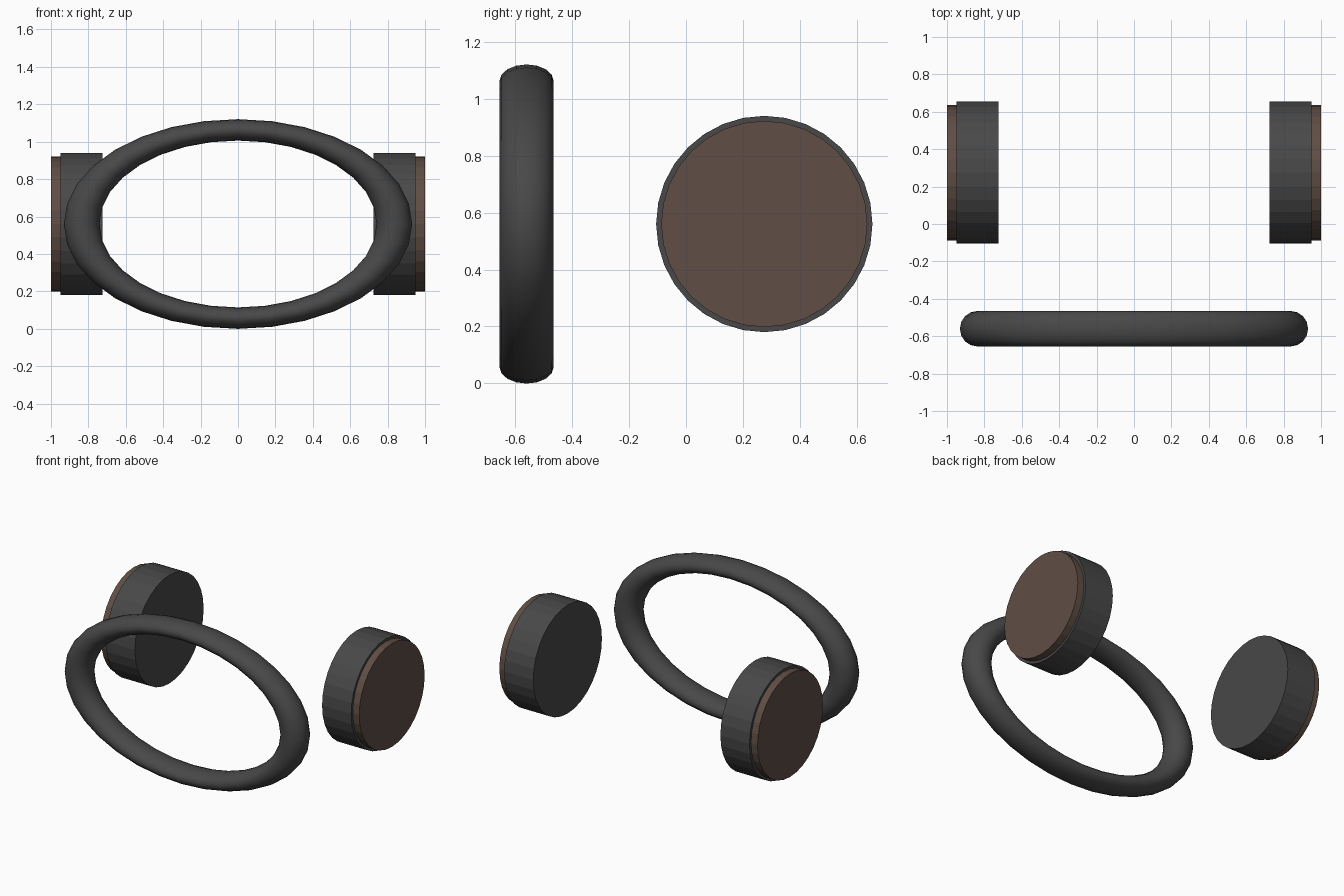
import bpy
from math import pi, radians

if "Cube" in bpy.data.objects:
    bpy.data.objects.remove(bpy.data.objects["Cube"])

CUSHION_Y, MID_Z = 0.275, 0.56


def material(name, color):
    m = bpy.data.materials.new(name)
    m.diffuse_color = (*color, 1)
    m.use_nodes = True
    m.node_tree.nodes["Principled BSDF"].inputs["Base Color"].default_value = m.diffuse_color
    return m


dark = material("dark_grey", (0.065, 0.065, 0.065))
brown = material("brown", (0.115, 0.075, 0.058))


def finish(name, mat, angle):
    ob = bpy.context.object
    ob.name = name
    ob.data.materials.append(mat)
    bpy.ops.object.transform_apply(location=False, rotation=True, scale=True)
    if angle:
        bpy.ops.object.shade_smooth_by_angle(angle=radians(angle))


def disc(name, x0, x1, radius, mat):
    # Cylinder lying along x between x0 and x1
    bpy.ops.mesh.primitive_cylinder_add(
        vertices=32, radius=radius, depth=abs(x1 - x0),
        location=((x0 + x1) / 2, CUSHION_Y, MID_Z), rotation=(0, pi / 2, 0))
    finish(name, mat, 0)


# Oval ring at the front: a round torus squashed in height
bpy.ops.mesh.primitive_torus_add(
    major_segments=32, minor_segments=16, major_radius=0.836, minor_radius=0.095,
    location=(0, -0.56, MID_Z), rotation=(pi / 2, 0, 0))
bpy.context.object.scale = (1, 0.602, 1)
finish("oval_ring", dark, 40)

# Pair of round cushions with brown outer caps
for side, s in (("left", -1), ("right", 1)):
    disc(side + "_cushion", s * 0.725, s * 0.95, 0.38, dark)
    disc(side + "_cap", s * 0.93, s * 1.0, 0.362, brown)
